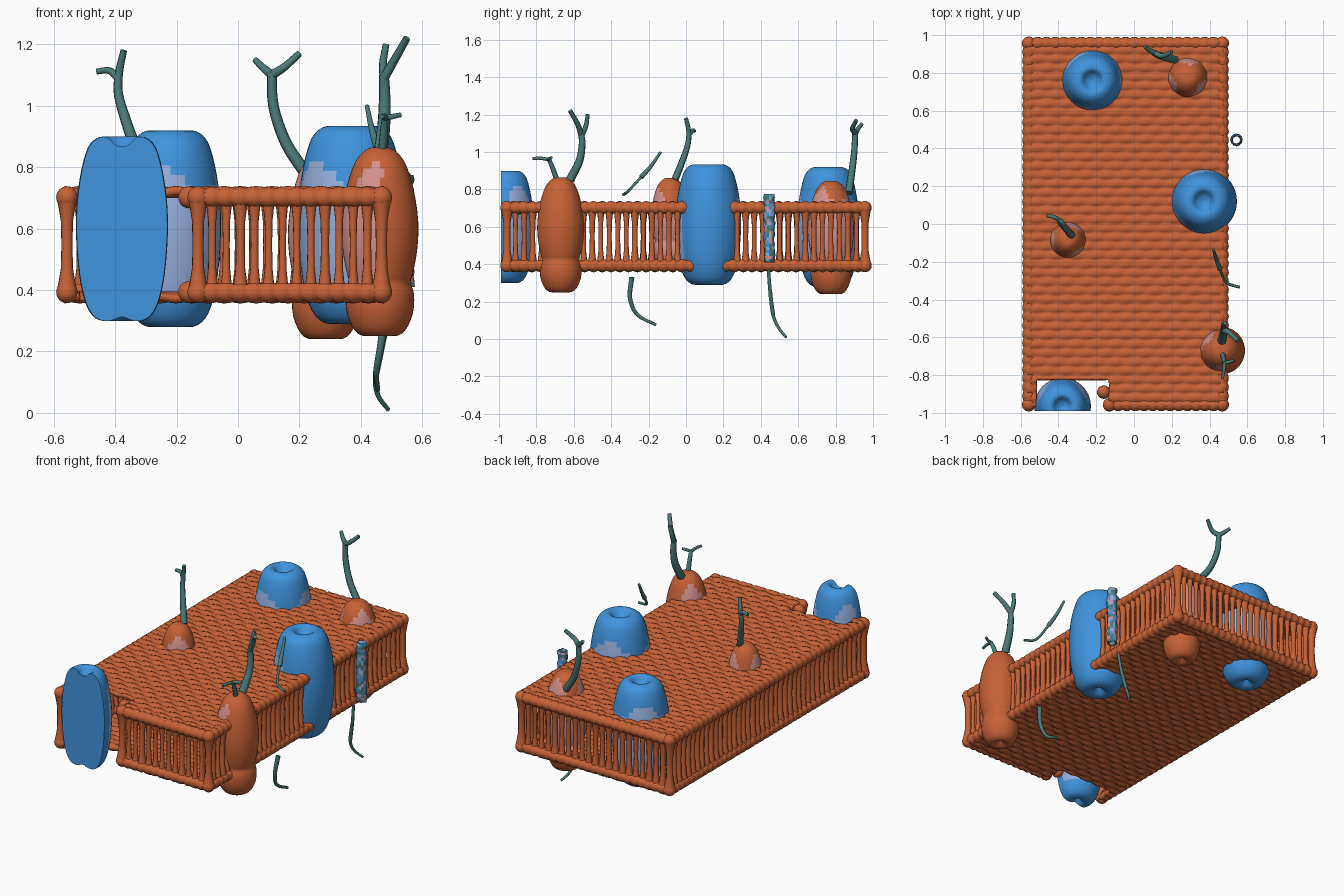
import bpy, bmesh, math, random
from mathutils import Vector

if "Cube" in bpy.data.objects:
    bpy.data.objects.remove(bpy.data.objects["Cube"])

random.seed(4)


def mat(name, rgb):
    m = bpy.data.materials.new(name)
    lin = [((c / 255 + 0.055) / 1.055) ** 2.4 for c in rgb]
    m.diffuse_color = (*lin, 1)
    m.use_nodes = True
    m.node_tree.nodes["Principled BSDF"].inputs["Base Color"].default_value = m.diffuse_color
    return m


ORANGE = mat("burnt orange", (199, 98, 54))
BLUE = mat("sky blue", (64, 148, 222))
TEAL = mat("dark teal", (74, 122, 120))
PINK = mat("dusty pink", (214, 146, 142))
PALE = mat("pale blue", (150, 176, 222))


def spline(pts, n=4):
    """Smooth points through a short list (Catmull-Rom)."""
    p = [Vector(q) for q in pts]
    p = [2 * p[0] - p[1]] + p + [2 * p[-1] - p[-2]]
    out = []
    for i in range(1, len(p) - 2):
        a, b, c, d = p[i - 1:i + 3]
        for k in range(n):
            t = k / n
            out.append(0.5 * (2 * b + (c - a) * t + (2 * a - 5 * b + 4 * c - d) * t * t
                              + (3 * b - a - 3 * c + d) * t ** 3))
    return out + [p[-2]]


def tube(bm, pts, radii, sides=8):
    """Swept round rod with a radius for every point."""
    pts = [Vector(p) for p in pts]
    rings = []
    for i, p in enumerate(pts):
        d = (pts[min(i + 1, len(pts) - 1)] - pts[max(i - 1, 0)]).normalized()
        u = d.cross(Vector((0.31, 0.9, 0.05) if abs(d.y) < 0.9 else (0, 0, 1))).normalized()
        v = d.cross(u)
        rings.append([bm.verts.new(p + radii[i] * (u * math.cos(a) + v * math.sin(a)))
                      for a in (math.tau * k / sides for k in range(sides))])
    for r, s in zip(rings, rings[1:]):
        for k in range(sides):
            bm.faces.new((r[k], r[(k + 1) % sides], s[(k + 1) % sides], s[k]))
    bm.faces.new(rings[0][::-1])
    bm.faces.new(rings[-1])


def finish(name, bm, *mats):
    bmesh.ops.recalc_face_normals(bm, faces=bm.faces[:])
    for f in bm.faces:
        f.smooth = len(f.verts) < 5
    me = bpy.data.meshes.new(name)
    bm.to_mesh(me)
    bm.free()
    for m in mats:
        me.materials.append(m)
    ob = bpy.data.objects.new(name, me)
    bpy.context.collection.objects.link(ob)
    return ob


# Basket extents (rod centre lines) and front corner notch
X0, X1, Y0, Y1 = -0.557, 0.467, -0.957, 0.957
ZB, ZT = 0.393, 0.702
NX0, NX1, NY = -0.52, -0.13, -0.83


# Woven top and bottom panels, notched at the front left
def panel(name, z, sign):
    bm = bmesh.new()
    nx, ny = 60, 164
    g = {}
    for i in range(nx + 1):
        for j in range(ny + 1):
            x = X0 - 0.01 + (X1 - X0 + 0.02) * i / nx
            y = Y0 - 0.01 + (Y1 - Y0 + 0.02) * j / ny
            row = math.cos(math.pi * j / 4)
            h = 0.010 * abs(row) + 0.005 * row * math.cos(math.pi * i / 3)
            g[i, j] = bm.verts.new((x, y, z + sign * h))
    for i in range(nx):
        for j in range(ny):
            c = (g[i, j].co + g[i + 1, j + 1].co) / 2
            if NX0 < c.x < NX1 and c.y < NY:
                continue
            bm.faces.new((g[i, j], g[i + 1, j], g[i + 1, j + 1], g[i, j + 1]))
    bmesh.ops.delete(bm, geom=[v for v in bm.verts if not v.link_faces], context='VERTS')
    ob = finish(name, bm, ORANGE)
    s = ob.modifiers.new("thickness", 'SOLIDIFY')
    s.thickness = 0.024
    s.offset = 0


panel("woven_top", 0.712, 1)
panel("woven_bottom", 0.383, -1)


# Beaded rim rods around both panels
def beaded(bm, a, b):
    a, b = Vector(a), Vector(b)
    beads = max(1, round((b - a).length / 0.047))
    n = beads * 4
    tube(bm, [a.lerp(b, i / n) for i in range(n + 1)],
         [0.028 + 0.007 * abs(math.cos(math.pi * i / 4)) for i in range(n + 1)], 10)


for name, z in (("top_rim", ZT), ("bottom_rim", ZB)):
    bm = bmesh.new()
    for a, b in (((X0, Y0), (X0, Y1)), ((X1, Y0), (X1, Y1)),
                 ((X0, Y1), (X1, Y1)), ((NX1, Y0), (X1, Y0))):
        beaded(bm, (*a, z), (*b, z))
    for x, y in ((X0, Y0), (X0, Y1), (X1, Y0), (X1, Y1), (NX1, Y0), (NX1 - 0.03, -0.89)):
        geo = bmesh.ops.create_uvsphere(bm, u_segments=14, v_segments=8, radius=0.036)
        bmesh.ops.translate(bm, verts=geo['verts'], vec=(x, y, z))
    finish(name, bm, ORANGE)


# Upright slats on the four sides
def slats(name, a, b, skip=lambda x, y: False):
    bm = bmesh.new()
    a, b = Vector((*a, 0)), Vector((*b, 0))
    n = round((b - a).length / 0.046)
    for i in range(n + 1):
        p = a.lerp(b, i / n)
        if skip(p.x, p.y):
            continue
        r = random.uniform(0.012, 0.016)
        if i in (0, n):
            r = 0.02
        tube(bm, [(p.x, p.y, ZB + (ZT - ZB) * t) for t in (0, 0.12, 0.25, 0.5, 0.75, 0.88, 1)],
             [r * k for k in (1.8, 1.4, 1.05, 0.95, 1.05, 1.4, 1.8)])
    finish(name, bm, ORANGE)


slats("left_slats", (X0, Y0), (X0, Y1))
slats("right_slats", (X1, Y0), (X1, Y1), lambda x, y: -0.02 < y < 0.26 or -0.77 < y < -0.58)
slats("back_slats", (X0, Y1), (X1, Y1))
slats("front_slats", (NX1, Y0), (X1, Y0))

# Fruits: turned profiles (radius, height fraction)
BLUE_PROFILE = [(0, 0.93), (0.2, 0.95), (0.36, 0.995), (0.55, 0.99), (0.74, 0.94), (0.88, 0.82),
                (0.97, 0.67), (1, 0.52), (0.97, 0.35), (0.89, 0.19), (0.75, 0.07), (0.55, 0.01),
                (0.3, 0.0), (0.12, 0.03), (0, 0.06)]
ORANGE_PROFILE = [(0, 0.99), (0.3, 0.985), (0.63, 0.92), (0.87, 0.78), (1, 0.6), (0.97, 0.45),
                  (0.86, 0.33), (0.8, 0.28), (0.89, 0.22), (0.86, 0.12), (0.66, 0.03),
                  (0.4, 0), (0.15, 0.02), (0, 0.04)]


def fruit(name, x, y, r, z0, z1, profile, mats, phase, cut=None):
    bm = bmesh.new()
    prof = spline(profile, 3)
    seg = 40
    rings = []
    for q in prof[1:-1]:
        rings.append([bm.verts.new((x + r * q[0] * math.cos(math.tau * k / seg),
                                    y + r * q[0] * math.sin(math.tau * k / seg),
                                    z0 + (z1 - z0) * q[1])) for k in range(seg)])
    for a, b in zip(rings, rings[1:]):
        for k in range(seg):
            bm.faces.new((a[k], a[(k + 1) % seg], b[(k + 1) % seg], b[k]))
    for ring, q in ((rings[0], prof[0]), (rings[-1], prof[-1])):
        tip = bm.verts.new((x, y, z0 + (z1 - z0) * q[1]))
        for k in range(seg):
            bm.faces.new((ring[k], ring[(k + 1) % seg], tip))
    # pale contact patches where the fruit touches the basket
    for f in bm.faces:
        c = f.calc_center_median()
        a = math.atan2(c.y - y, c.x - x)
        if 0.38 < c.z < 0.765 + 0.05 * math.sin(3 * a + phase) and c.x < 0.47 and c.y > -0.95:
            f.material_index = 1
    if cut is not None:
        res = bmesh.ops.bisect_plane(bm, geom=bm.verts[:] + bm.edges[:] + bm.faces[:],
                                     plane_co=(0, cut, 0), plane_no=(0, -1, 0), clear_outer=True)
        edges = [e for e in res['geom_cut'] if isinstance(e, bmesh.types.BMEdge)]
        bmesh.ops.contextual_create(bm, geom=edges)
    return finish(name, bm, *mats)


fruit("blue_fruit_back", -0.22, 0.76, 0.165, 0.28, 0.92, BLUE_PROFILE, (BLUE, PALE), 1.0)
fruit("blue_fruit_right", 0.37, 0.12, 0.175, 0.29, 0.935, BLUE_PROFILE, (BLUE, PALE), 2.5)
fruit("blue_fruit_sliced", -0.378, -0.965, 0.15, 0.3, 0.9, BLUE_PROFILE, (BLUE, PALE), 0.0, -0.99)
fruit("orange_fruit_front", 0.462, -0.67, 0.125, 0.25, 0.87, ORANGE_PROFILE, (ORANGE, PINK), 0.5)
fruit("orange_fruit_back", 0.285, 0.775, 0.122, 0.24, 0.85, ORANGE_PROFILE, (ORANGE, PINK), 3.5)
fruit("orange_fruit_left", -0.35, -0.085, 0.1, 0.39, 0.865, ORANGE_PROFILE, (ORANGE, PINK), 4.6)


# Twig stems, each made of tapered branches
def twig(name, *branches):
    bm = bmesh.new()
    for r0, r1, pts in branches:
        path = spline(pts)
        n = len(path) - 1
        tube(bm, path, [r0 + (r1 - r0) * i / n for i in range(n + 1)], 7)
    finish(name, bm, TEAL)


twig("left_stem",
     (0.02, 0.011, [(-0.33, -0.06, 0.85), (-0.365, -0.02, 0.95), (-0.39, 0.01, 1.04),
                    (-0.387, 0.015, 1.11), (-0.372, 0.0, 1.18)]),
     (0.013, 0.01, [(-0.39, 0.015, 1.09), (-0.42, 0.035, 1.115), (-0.46, 0.045, 1.112)]))
twig("back_stem",
     (0.021, 0.016, [(0.22, 0.87, 0.78), (0.155, 0.885, 0.88), (0.115, 0.9, 1.0), (0.11, 0.905, 1.11)]),
     (0.015, 0.01, [(0.11, 0.905, 1.1), (0.08, 0.92, 1.125), (0.055, 0.94, 1.15)]),
     (0.016, 0.011, [(0.11, 0.905, 1.1), (0.15, 0.89, 1.125), (0.2, 0.91, 1.17)]))
twig("front_stem",
     (0.024, 0.016, [(0.465, -0.62, 0.85), (0.475, -0.57, 0.95), (0.477, -0.555, 1.04), (0.475, -0.56, 1.1)]),
     (0.016, 0.012, [(0.475, -0.56, 1.09), (0.51, -0.58, 1.15), (0.55, -0.62, 1.22)]),
     (0.015, 0.011, [(0.475, -0.56, 1.08), (0.472, -0.535, 1.14), (0.482, -0.525, 1.2)]),
     (0.015, 0.011, [(0.47, -0.69, 0.85), (0.475, -0.715, 0.92), (0.48, -0.735, 0.965)]),
     (0.01, 0.008, [(0.48, -0.735, 0.96), (0.475, -0.78, 0.967), (0.468, -0.82, 0.965)]),
     (0.01, 0.008, [(0.48, -0.735, 0.96), (0.505, -0.73, 0.965), (0.53, -0.72, 0.97)]))
twig("loose_stem_top",
     (0.007, 0.008, [(0.42, -0.135, 1.0), (0.437, -0.19, 0.92), (0.455, -0.24, 0.865),
                     (0.49, -0.31, 0.79), (0.56, -0.335, 0.772)]),
     (0.007, 0.014, [(0.42, -0.135, 1.0), (0.437, -0.19, 0.92), (0.455, -0.24, 0.865)]))
twig("hanging_stem_front",
     (0.014, 0.008, [(0.48, -0.29, 0.33), (0.465, -0.3, 0.22), (0.45, -0.26, 0.13), (0.455, -0.16, 0.075)]))
twig("hanging_stem_back",
     (0.009, 0.011, [(0.49, 0.44, 0.37), (0.475, 0.45, 0.25), (0.45, 0.465, 0.13)]),
     (0.011, 0.007, [(0.475, 0.45, 0.25), (0.45, 0.465, 0.13), (0.455, 0.495, 0.06), (0.49, 0.535, 0.01)]))

# Mottled hollow post beside the right wall
bm = bmesh.new()
rings = [[bm.verts.new((0.542 + r * math.cos(a), 0.445 + r * math.sin(a), 0.41 + 0.365 * j / 22))
          for a, r in ((math.tau * k / 12, random.uniform(0.024, 0.034)) for k in range(12))]
         for j in range(23)]
for a, b in zip(rings, rings[1:]):
    for k in range(12):
        f = bm.faces.new((a[k], a[(k + 1) % 12], b[(k + 1) % 12], b[k]))
        f.material_index = random.choice((0, 0, 1, 1, 2, 3))
post = finish("mottled_post", bm, TEAL, BLUE, PINK, PALE)
s = post.modifiers.new("wall", 'SOLIDIFY')
s.thickness = 0.006
